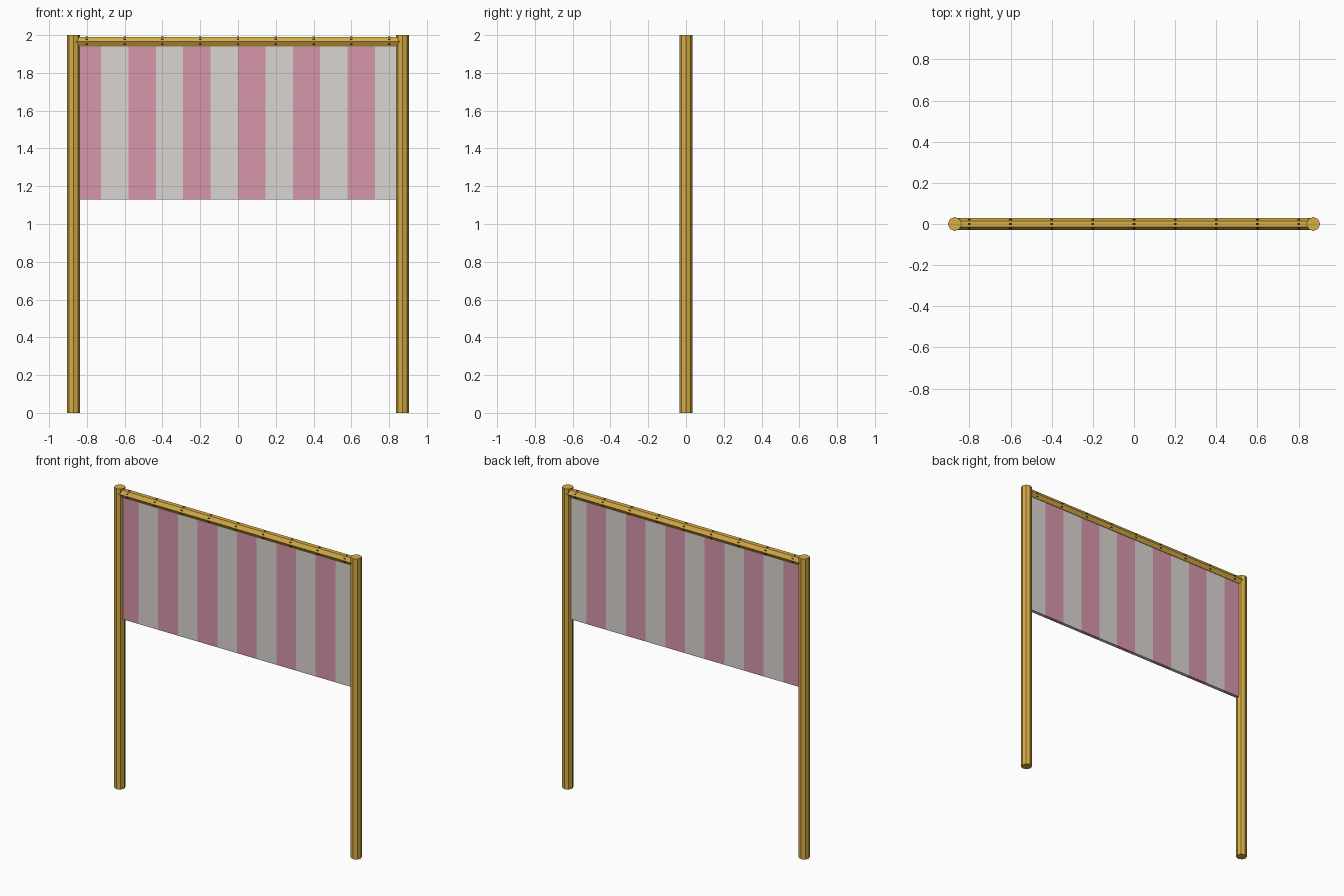
import bpy, bmesh, math
from mathutils import Matrix, Vector

if "Cube" in bpy.data.objects:
    bpy.data.objects.remove(bpy.data.objects["Cube"])


def material(name, rgb):
    """Flat colour given as sRGB 0-255, stored linear."""
    m = bpy.data.materials.new(name)
    lin = [((c / 255 + 0.055) / 1.055) ** 2.4 for c in rgb]
    m.diffuse_color = (*lin, 1)
    m.use_nodes = True
    m.node_tree.nodes["Principled BSDF"].inputs["Base Color"].default_value = m.diffuse_color
    return m


WOOD = material("golden_wood", (214, 172, 70))
GREY = material("pale_grey_cloth", (218, 213, 209))
PINK = material("pink_cloth", (215, 150, 170))
DARK = material("dark_nail", (50, 38, 18))


def finish(name, bm, *mats):
    me = bpy.data.meshes.new(name)
    bmesh.ops.recalc_face_normals(bm, faces=bm.faces)
    bm.to_mesh(me)
    bm.free()
    ob = bpy.data.objects.new(name, me)
    for m in mats:
        me.materials.append(m)
    bpy.context.collection.objects.link(ob)
    return ob


def pole(name, sides, radius, length, matrix):
    bm = bmesh.new()
    bmesh.ops.create_cone(bm, cap_ends=True, segments=sides, radius1=radius,
                          radius2=radius, depth=length, matrix=matrix)
    return finish(name, bm, WOOD)


# Two octagonal posts
for side, sx in (("left", -1), ("right", 1)):
    pole(side + "_post", 8, 0.034, 2.0, Matrix.Translation((sx * 0.871, 0, 1)))

# Hexagonal crossbar, flat side up, running into the posts
BAR_Z, BAR_R = 1.965, 0.029
pole("crossbar", 6, BAR_R, 1.742,
     Matrix.Translation((0, 0, BAR_Z)) @ Matrix.Rotation(math.pi / 2, 4, 'Y'))

# Small dark nails on the exposed crossbar faces
bm = bmesh.new()
apothem = BAR_R * math.cos(math.pi / 6)
for i in range(9):
    for deg in (-30, 30, 90, 150, 210):
        a = math.radians(deg)
        pos = Vector((-0.8 + 0.2 * i, apothem * math.cos(a),
                      BAR_Z + apothem * math.sin(a)))
        mat = (Matrix.Translation(pos) @ Matrix.Rotation(a, 4, 'X')
               @ Matrix.Diagonal((0.013, 0.003, 0.009, 1)))
        bmesh.ops.create_cube(bm, size=1, matrix=mat)
finish("crossbar_nails", bm, DARK)

# Hanging cloth: one panel cut at the stripe borders
bm = bmesh.new()
W, LOW, HIGH, THICK, PERIOD = 0.84, 1.13, 1.95, 0.022, 0.29
bmesh.ops.create_cube(bm, size=1, matrix=Matrix.Translation((0, 0, (LOW + HIGH) / 2))
                      @ Matrix.Diagonal((2 * W, THICK, HIGH - LOW, 1)))
for k in range(-5, 6):
    bmesh.ops.bisect_plane(bm, geom=bm.verts[:] + bm.edges[:] + bm.faces[:],
                           plane_co=(k * PERIOD / 2, 0, 0), plane_no=(1, 0, 0))
for f in bm.faces:
    x = f.calc_center_median().x
    f.material_index = 1 if math.floor(x / (PERIOD / 2)) % 2 == 0 else 0
finish("striped_cloth", bm, GREY, PINK)
